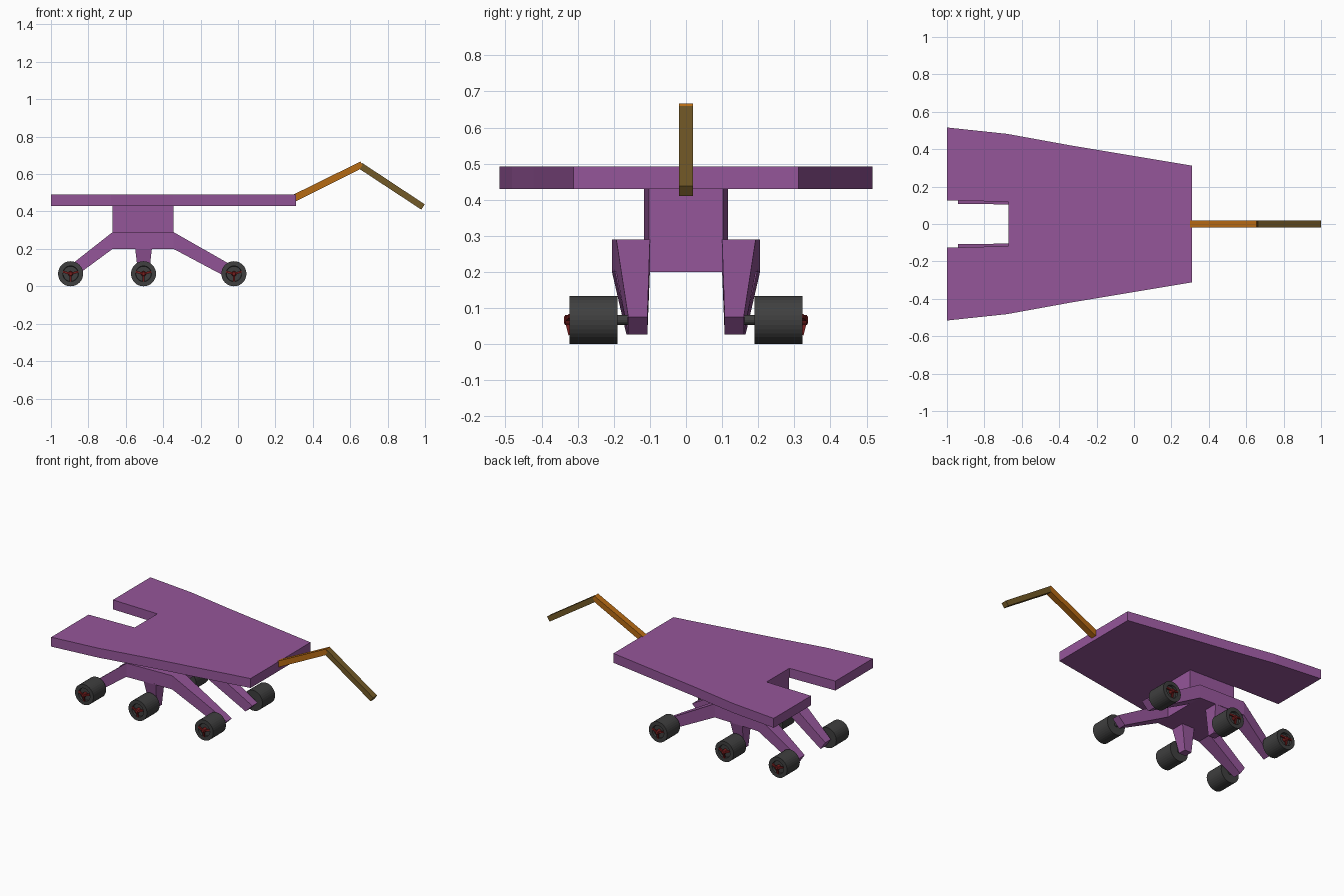
import bpy, bmesh, math
from mathutils import Matrix, Vector

if "Cube" in bpy.data.objects:
    bpy.data.objects.remove(bpy.data.objects["Cube"])


def mat(name, rgb):
    m = bpy.data.materials.new(name)
    m.diffuse_color = (*rgb, 1)
    m.use_nodes = True
    m.node_tree.nodes["Principled BSDF"].inputs["Base Color"].default_value = m.diffuse_color
    return m


PURPLE = mat("purple", (0.30, 0.093, 0.32))
ORANGE = mat("orange", (0.47, 0.145, 0.007))
OLIVE = mat("olive brown", (0.17, 0.10, 0.02))
GREY = mat("dark grey", (0.05, 0.05, 0.05))
RED = mat("dark red", (0.19, 0.013, 0.013))


def finish(name, bm, material):
    bmesh.ops.recalc_face_normals(bm, faces=bm.faces)
    me = bpy.data.meshes.new(name)
    bm.to_mesh(me)
    bm.free()
    me.materials.append(material)
    ob = bpy.data.objects.new(name, me)
    bpy.context.collection.objects.link(ob)
    return ob


def loft(name, rings, material):
    """Closed solid through matching rings of points."""
    bm = bmesh.new()
    vs = [[bm.verts.new(p) for p in r] for r in rings]
    n = len(vs[0])
    for a, b in zip(vs, vs[1:]):
        for i in range(n):
            j = (i + 1) % n
            bm.faces.new((a[i], a[j], b[j], b[i]))
    bm.faces.new(vs[0])
    bm.faces.new(vs[-1])
    return finish(name, bm, material)


def side_extrude(name, pts, half, material):
    return loft(name, [[(x, y, z) for x, z in pts] for y in (-half, half)], material)


def lathe_y(name, profile, x, z, s, material, seg=32):
    """Spin a (radius, y) profile about an axle along y."""
    bm = bmesh.new()
    rings = [[bm.verts.new((x + r * math.cos(2 * math.pi * i / seg), s * y,
                            z + r * math.sin(2 * math.pi * i / seg)))
              for i in range(seg)] for r, y in profile]
    for a, b in zip(rings, rings[1:]):
        for i in range(seg):
            j = (i + 1) % seg
            bm.faces.new((a[i], a[j], b[j], b[i]))
    bm.faces.new(rings[0])
    bm.faces.new(rings[-1])
    ob = finish(name, bm, material)
    for p in ob.data.polygons:
        p.use_smooth = False
    return ob


# deck with rear notch
half = [(-0.67, 0.118), (-1, 0.127), (-1, 0.516), (-0.68, 0.482), (-0.35, 0.422), (0.31, 0.312)]
outline = half + [(x, -y) for x, y in reversed(half)]
loft("deck", [[(x, y, z) for x, y in outline] for z in (0.43, 0.492)], PURPLE)

# central body, slightly narrower at the front
XB, XF = -0.67, -0.345
loft("body", [[(XB, -0.116, z), (XF, -0.103, z), (XF, 0.103, z), (XB, 0.116, z)]
              for z in (0.2, 0.43)], PURPLE)

# folding arm
side_extrude("upper_arm", [(0.30, 0.45), (0.65, 0.625), (0.665, 0.648), (0.655, 0.667), (0.30, 0.492)], 0.02, ORANGE)
side_extrude("forearm", [(0.65, 0.627), (0.98, 0.41), (0.999, 0.438), (0.663, 0.66)], 0.02, OLIVE)


def section(s, y0, y1, top, bottom):
    """Leg cross-section: top and bottom are (x, z) points."""
    return [(top[0], s * y0, top[1]), (top[0], s * y1, top[1]),
            (bottom[0], s * y1, bottom[1]), (bottom[0], s * y0, bottom[1])]


WZ, WR = 0.067, 0.067
for s, side in ((-1, "right"), (1, "left")):
    # one bent frame: rear leg, side rail, front leg
    loft("leg_frame_" + side, [
        section(s, 0.107, 0.165, (-0.94, 0.078), (-0.905, 0.027)),
        section(s, 0.105, 0.205, (XB, 0.29), (XB, 0.2)),
        section(s, 0.1, 0.193, (XF, 0.29), (XF, 0.2)),
        section(s, 0.107, 0.16, (0.03, 0.076), (-0.02, 0.027))], PURPLE)
    # middle leg
    loft("middle_leg_" + side, [
        [(-0.55, s * 0.105, 0.205), (-0.46, s * 0.105, 0.205), (-0.46, s * 0.198, 0.205), (-0.55, s * 0.198, 0.205)],
        [(-0.53, s * 0.107, 0.03), (-0.48, s * 0.107, 0.03), (-0.48, s * 0.16, 0.03), (-0.53, s * 0.16, 0.03)]], PURPLE)

    for x, pos in ((-0.895, "rear"), (-0.505, "middle"), (-0.022, "front")):
        tag = pos + "_" + side
        lathe_y("axle_" + tag, [(0.014, 0.14), (0.014, 0.2)], x, WZ, s, GREY, 16)
        # tyre with recessed outer face
        lathe_y("tyre_" + tag, [(0.05, 0.19), (WR, 0.19), (WR, 0.322),
                                (0.042, 0.322), (0.04, 0.308)], x, WZ, s, GREY)
        # red hub with three spokes
        lathe_y("hub_" + tag, [(0.014, 0.305), (0.014, 0.334), (0.009, 0.338)], x, WZ, s, RED, 12)
        bm = bmesh.new()
        for ang in (15, 165, 270):
            a = math.radians(ang)
            m = (Matrix.Translation(Vector((x, s * 0.326, WZ))) @ Matrix.Rotation(-a, 4, 'Y')
                 @ Matrix.Translation(Vector((0.022, 0, 0)))
                 @ Matrix.Rotation(-s * 0.25, 4, 'Z')
                 @ Matrix.Diagonal((0.04, 0.009, 0.011, 1)))
            bmesh.ops.create_cube(bm, size=1, matrix=m)
        finish("spokes_" + tag, bm, RED)
